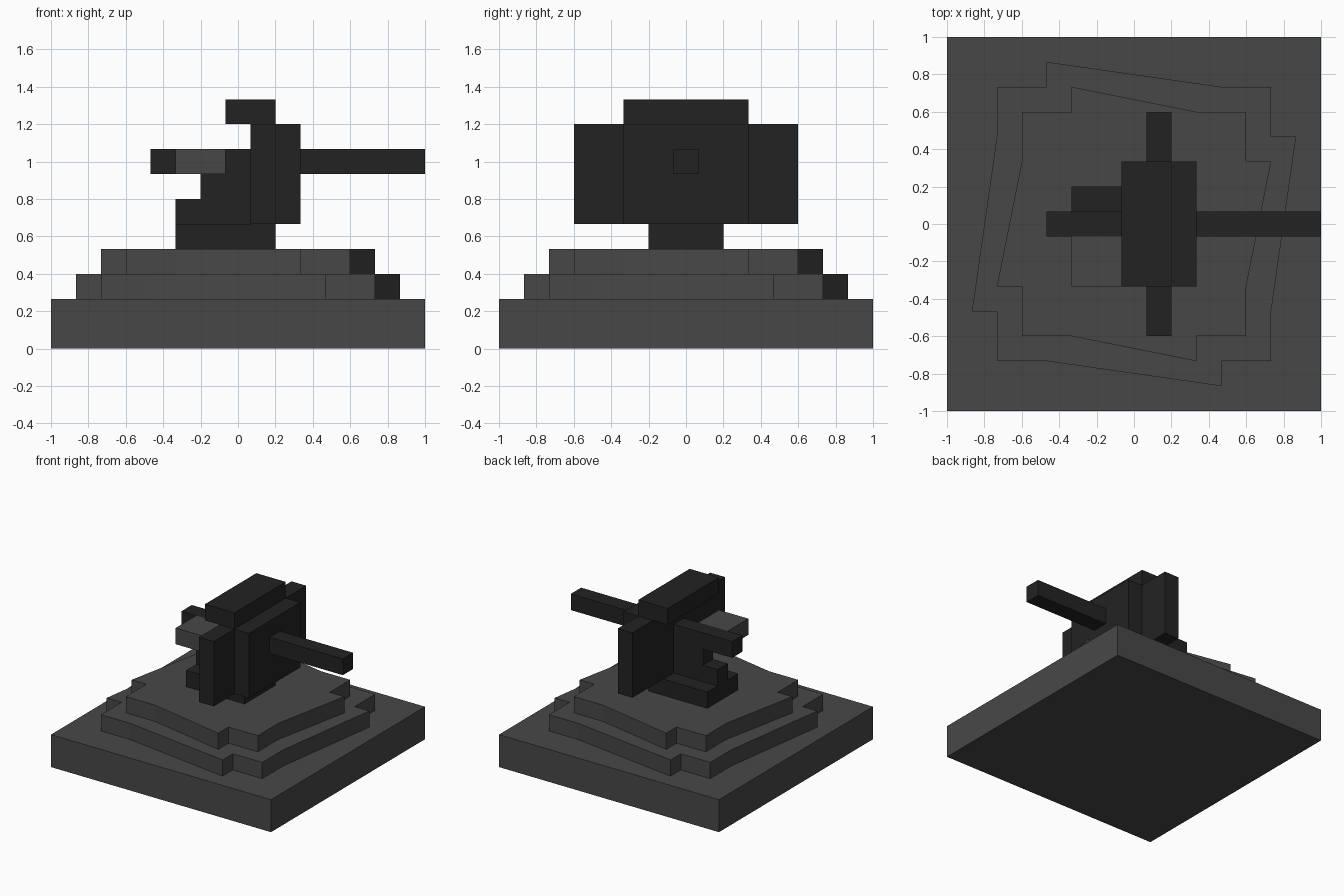
import bpy
import bmesh
from mathutils import Vector

cube = bpy.data.objects.get("Cube")
if cube:
    bpy.data.objects.remove(cube, do_unlink=True)

U = 2 / 15  # one block


def make_material(name, value):
    mat = bpy.data.materials.new(name)
    mat.use_nodes = True
    color = (value, value, value, 1)
    mat.diffuse_color = color
    mat.node_tree.nodes["Principled BSDF"].inputs["Base Color"].default_value = color
    return mat


STONE = make_material("stone grey", 0.064)
IRON = make_material("dark iron", 0.0165)


def prism(name, points, push, mat):
    """Extrude a closed outline (in blocks) along the push vector."""
    bm = bmesh.new()
    face = bm.faces.new([bm.verts.new(Vector(p) * U) for p in points])
    new = bmesh.ops.extrude_face_region(bm, geom=[face], use_keep_orig=True)
    moved = [g for g in new["geom"] if isinstance(g, bmesh.types.BMVert)]
    bmesh.ops.translate(bm, verts=moved, vec=Vector(push) * U)
    bmesh.ops.recalc_face_normals(bm, faces=bm.faces)
    mesh = bpy.data.meshes.new(name)
    bm.to_mesh(mesh)
    bm.free()
    mesh.materials.append(mat)
    obj = bpy.data.objects.new(name, mesh)
    bpy.context.collection.objects.link(obj)
    return obj


def box(name, x, y, z, mat):
    """Box from (min, max) ranges in blocks."""
    corners = [(x[0], y[0], z[0]), (x[1], y[0], z[0]),
               (x[1], y[1], z[0]), (x[0], y[1], z[0])]
    return prism(name, corners, (0, 0, z[1] - z[0]), mat)


def stepped_tier(name, a, b, c, z):
    """Blocky disc: one quarter outline turned around four times."""
    quarter = [(a, -c), (a, c), (b, c), (b, b), (c, b)]
    points = []
    for _ in range(4):
        points += quarter[1:]
        quarter = [(-y, x) for x, y in quarter]
    return prism(name, [(x, y, z) for x, y in points], (0, 0, 1), STONE)


# Stepped platform
box("base_slab", (-7.5, 7.5), (-7.5, 7.5), (0, 2), STONE)
stepped_tier("lower_tier", 6.5, 5.5, 3.5, 2)
stepped_tier("upper_tier", 5.5, 4.5, 2.5, 3)

# Mount: foot plate and stair-shaped support
box("foot_plate", (-2.5, 1.5), (-1.5, 1.5), (4, 5), IRON)
profile = [(-2.5, 5), (0.5, 5), (0.5, 7), (-1.5, 7), (-1.5, 6), (-2.5, 6)]
prism("stepped_support", [(x, -0.5, z) for x, z in profile], (0, 1, 0), IRON)

# Shield plates and roof
box("wide_shield", (0.5, 1.5), (-4.5, 4.5), (5, 9), IRON)
box("front_shield", (1.5, 2.5), (-2.5, 2.5), (5, 9), IRON)
box("shield_roof", (-0.5, 1.5), (-2.5, 2.5), (9, 10), IRON)

# Gun and side box
box("barrel", (2.5, 7.5), (-0.5, 0.5), (7, 8), IRON)
box("breech", (-3.5, 0.5), (-0.5, 0.5), (7, 8), IRON)
box("ammo_box", (-2.5, -0.5), (-2.5, -0.5), (7, 8), STONE)
